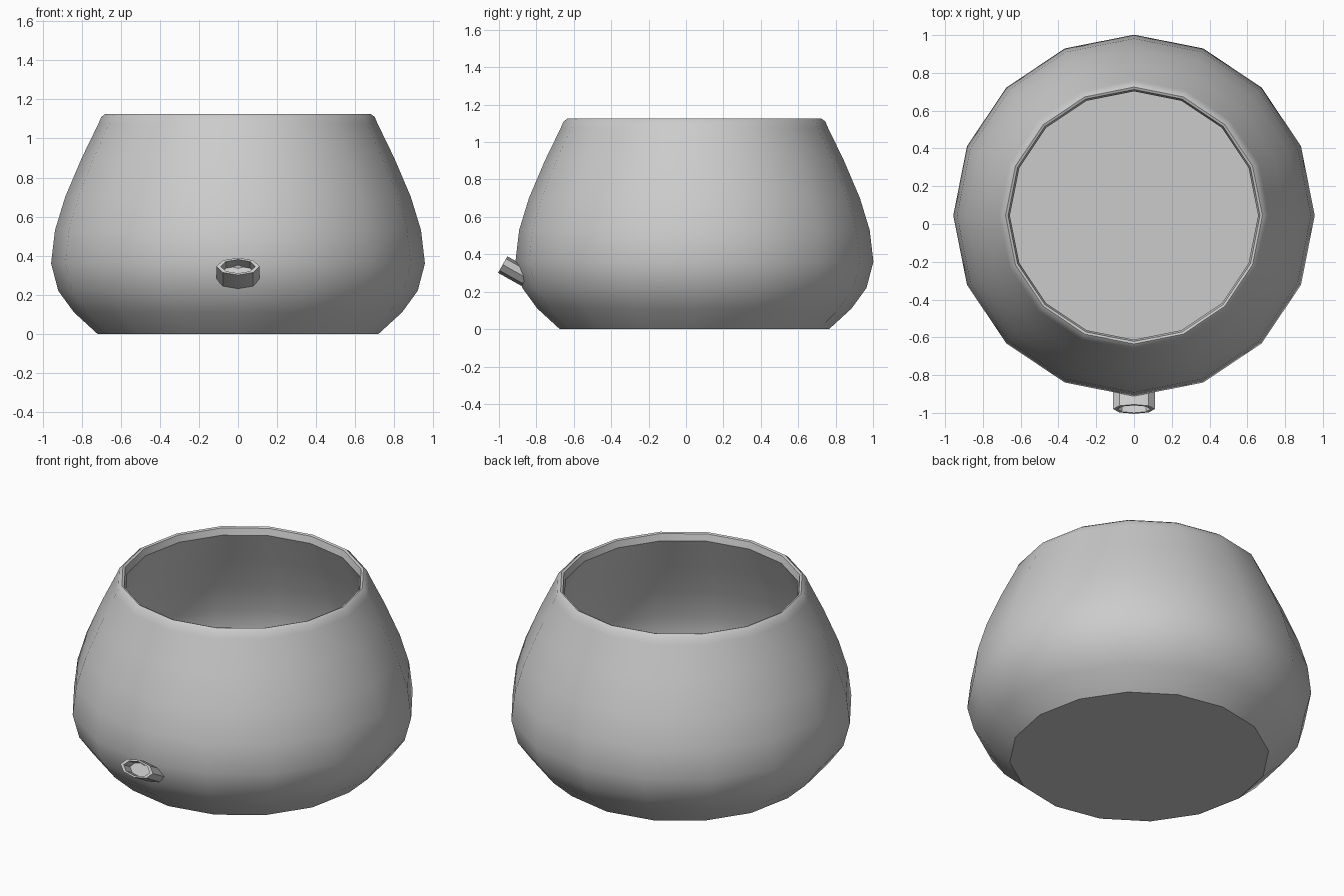
import bpy, bmesh
from math import sin, cos, pi, radians
from mathutils import Vector, Matrix

SIDES = 16
CENTRE_Y = 0.045

old = bpy.data.objects.get("Cube")
if old:
    bpy.data.objects.remove(old, do_unlink=True)

clay = bpy.data.materials.new("grey clay")
clay.use_nodes = True
colour = (0.6, 0.6, 0.6, 1)
clay.diffuse_color = colour
clay.node_tree.nodes["Principled BSDF"].inputs["Base Color"].default_value = colour


def lathe(name, rings, sides, flatten, matrix, angle):
    """Skin a stack of (radius, height) rings and close both ends."""
    bm = bmesh.new()
    loops = []
    for radius, height in rings:
        turns = [2 * pi * i / sides for i in range(sides)]
        loops.append([bm.verts.new((radius * sin(a), radius * flatten * cos(a), height))
                      for a in turns])
    for low, high in zip(loops, loops[1:]):
        for i in range(sides):
            j = (i + 1) % sides
            bm.faces.new((low[i], low[j], high[j], high[i]))
    bm.faces.new(loops[0])
    bm.faces.new(loops[-1])
    bmesh.ops.recalc_face_normals(bm, faces=bm.faces)
    mesh = bpy.data.meshes.new(name)
    bm.to_mesh(mesh)
    bm.free()
    mesh.materials.append(clay)
    obj = bpy.data.objects.new(name, mesh)
    obj.matrix_world = matrix
    bpy.context.collection.objects.link(obj)
    bpy.ops.object.select_all(action="DESELECT")
    obj.select_set(True)
    bpy.context.view_layer.objects.active = obj
    bpy.ops.object.shade_smooth_by_angle(angle=radians(angle))
    return obj


# Bowl: outer wall, rounded rim, inner wall and floor
outer = [(0.72, 0), (0.84, 0.11), (0.92, 0.22), (0.957, 0.36), (0.937, 0.53),
         (0.885, 0.70), (0.80, 0.90), (0.715, 1.075), (0.70, 1.11), (0.68, 1.125)]
inner = [(0.667, 1.12), (0.657, 1.08), (0.74, 0.89), (0.825, 0.69), (0.877, 0.52),
         (0.895, 0.37), (0.86, 0.24), (0.79, 0.14), (0.69, 0.06)]
lathe("bowl", outer + inner, SIDES, 1, Matrix.Translation((0, CENTRE_Y, 0)), 35)

# Spout: flattened hollow tube leaning forward and up
start, end = Vector((0, -0.855, 0.275)), Vector((0, -0.98, 0.345))
axis = end - start
length = axis.length
tilt = axis.to_track_quat("Z", "Y").to_matrix().to_4x4()
lathe("spout", [(0.11, 0), (0.11, length), (0.088, length), (0.088, length - 0.07)],
      8, 0.46, Matrix.Translation(start) @ tilt, 30)
